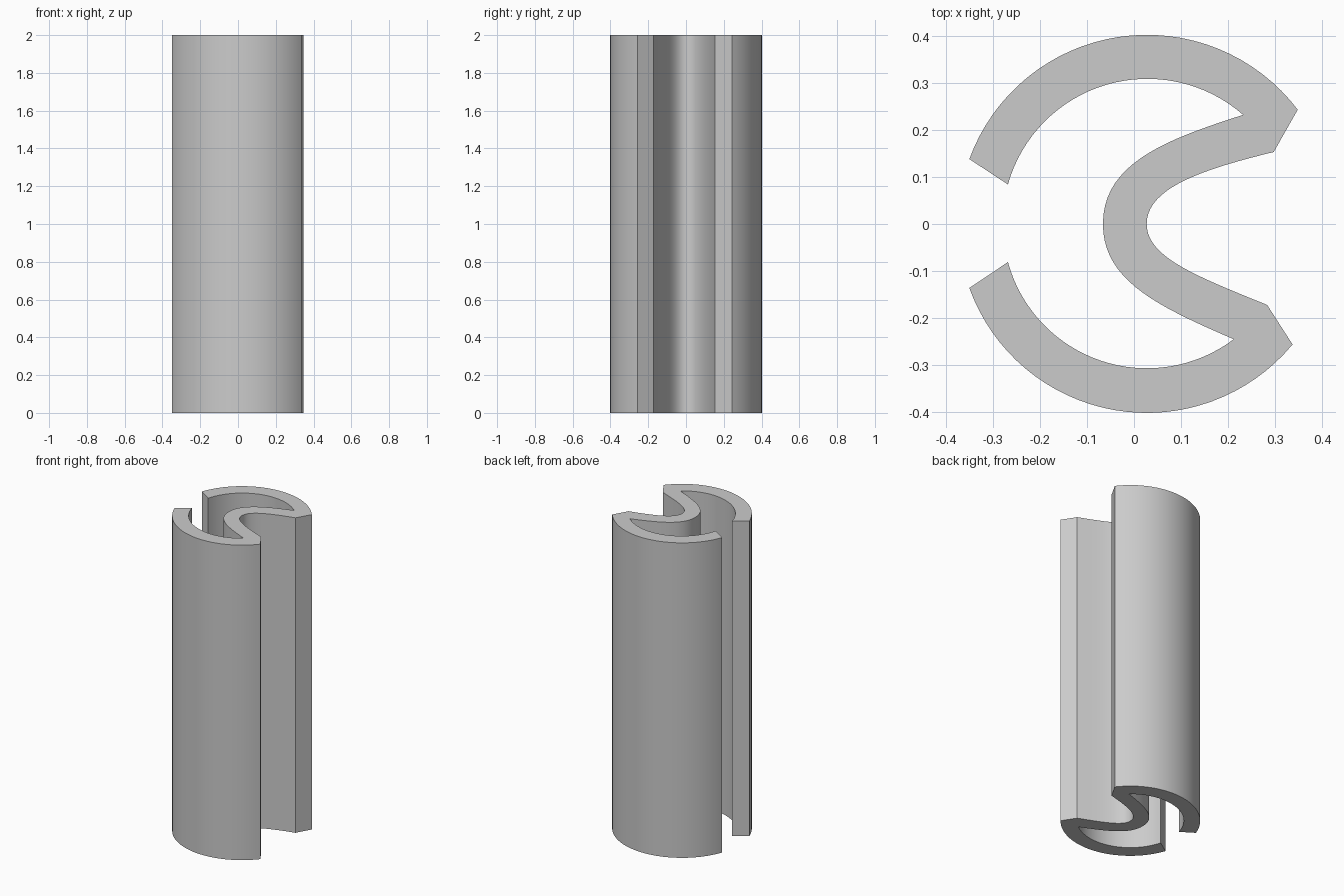
import bpy
import bmesh
from math import atan2, cos, sin
from mathutils import Vector
from mathutils.geometry import interpolate_bezier

cube = bpy.data.objects.get("Cube")
if cube:
    bpy.data.objects.remove(cube)

CENTRE = Vector((0.027, 0.0))
HEIGHT = 2.0


def arc(start, end, steps=32):
    """Arc about CENTRE from one point to another, the short way round."""
    a, b = Vector(start) - CENTRE, Vector(end) - CENTRE
    t0, t1 = atan2(a.y, a.x), atan2(b.y, b.x)
    pts = []
    for i in range(steps + 1):
        f = i / steps
        t = t0 + (t1 - t0) * f
        r = a.length + (b.length - a.length) * f
        pts.append(CENTRE + Vector((cos(t), sin(t))) * r)
    return pts


def bend(p0, p1, p2, p3, steps=20):
    return [Vector(p) for p in interpolate_bezier(
        *(Vector((*p, 0)) for p in (p0, p1, p2, p3)), steps)]


# Outline of the section, followed all the way round
outer_nose, inner_nose = (-0.066, 0), (0.027, 0)
paths = [
    # upper jaw: outside, then inside
    arc((0.348, 0.243), (-0.35, 0.138)),
    arc((-0.268, 0.084), (0.232, 0.232)),
    # curved web, hollow side
    bend((0.232, 0.232), (0.07, 0.18), (-0.066, 0.13), outer_nose),
    bend(outer_nose, (-0.066, -0.12), (0.05, -0.175), (0.212, -0.245)),
    # lower jaw: inside, then outside
    arc((0.212, -0.245), (-0.268, -0.081)),
    arc((-0.35, -0.136), (0.337, -0.256)),
    # curved web, open side
    bend((0.283, -0.172), (0.13, -0.11), (0.027, -0.07), inner_nose),
    bend(inner_nose, (0.027, 0.075), (0.14, 0.115), (0.297, 0.153)),
]
outline = []
for path in paths:
    for p in path:
        p = Vector((p.x, p.y, 0))
        if not outline or (p - outline[-1]).length > 1e-4:
            outline.append(p)

# Extrude the section into the upright bar
bm = bmesh.new()
base = bm.faces.new([bm.verts.new(p) for p in outline])
top = bmesh.ops.extrude_face_region(bm, geom=[base], use_keep_orig=True)
bmesh.ops.translate(bm, vec=(0, 0, HEIGHT),
                    verts=[v for v in top["geom"] if isinstance(v, bmesh.types.BMVert)])
bmesh.ops.recalc_face_normals(bm, faces=bm.faces)
mesh = bpy.data.meshes.new("extruded_profile")
bm.to_mesh(mesh)
bm.free()

bar = bpy.data.objects.new("extruded_profile", mesh)
bpy.context.collection.objects.link(bar)

# Plain grey finish
grey = bpy.data.materials.new("light grey")
grey.use_nodes = True
colour = (0.6, 0.6, 0.6, 1)
grey.diffuse_color = colour
grey.node_tree.nodes["Principled BSDF"].inputs["Base Color"].default_value = colour
mesh.materials.append(grey)

# Smooth curves, crisp corners
bpy.ops.object.select_all(action="DESELECT")
bar.select_set(True)
bpy.context.view_layer.objects.active = bar
bpy.ops.object.shade_smooth_by_angle(angle=0.5)
